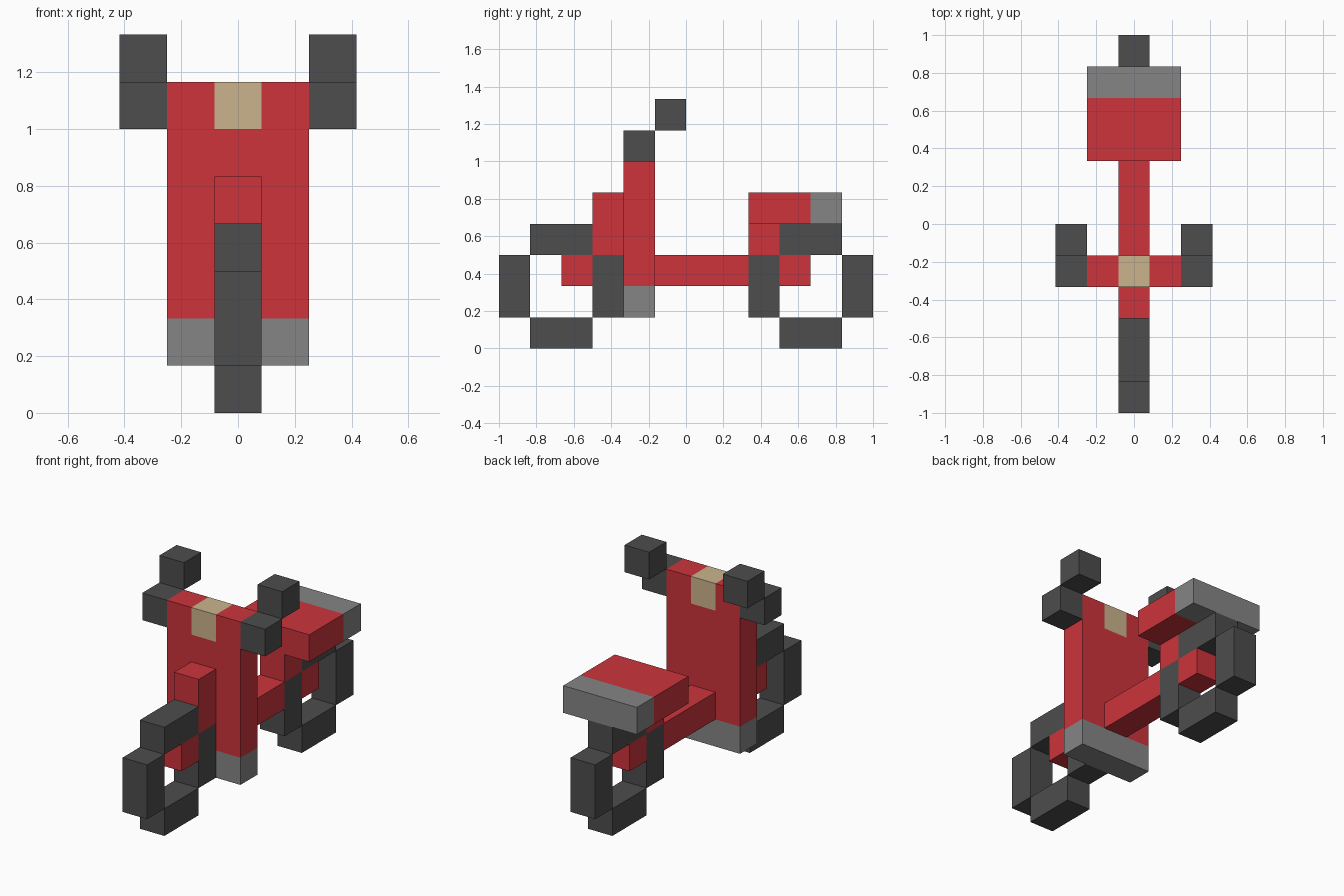
import bpy
import bmesh
from mathutils import Vector

cube = bpy.data.objects.get("Cube")
if cube:
    bpy.data.objects.remove(cube, do_unlink=True)

U = 1 / 6  # size of one block; the model is 12 blocks long


def material(name, rgb):
    mat = bpy.data.materials.new(name)
    mat.use_nodes = True
    color = (*rgb, 1)
    mat.diffuse_color = color
    mat.node_tree.nodes["Principled BSDF"].inputs["Base Color"].default_value = color
    return mat


red = material("red paint", (0.604, 0.034, 0.044))
dark = material("dark rubber", (0.074, 0.074, 0.074))
grey = material("grey trim", (0.235, 0.235, 0.235))
tan = material("tan lamp", (0.597, 0.456, 0.262))


def block(name, mats, x, y, z, cuts=(), rule=None):
    """Box from block ranges, with y counted from the nose and z from the ground.
    Each cut is (axis, position); rule gives the material slot of a face centre."""
    lo = Vector((x[0], y[0] - 6, z[0])) * U
    hi = Vector((x[1], y[1] - 6, z[1])) * U
    bm = bmesh.new()
    bmesh.ops.create_cube(bm, size=1)
    for v in bm.verts:
        v.co = [(l + h) / 2 + c * (h - l) for l, h, c in zip(lo, hi, v.co)]
    for axis, pos in cuts:
        normal = Vector([float(i == axis) for i in range(3)])
        place = normal * (pos - (6 if axis == 1 else 0)) * U
        bmesh.ops.bisect_plane(bm, geom=bm.verts[:] + bm.edges[:] + bm.faces[:],
                               plane_co=place, plane_no=normal)
    if rule:
        for f in bm.faces:
            c = f.calc_center_median() / U
            f.material_index = rule(c.x, c.y + 6, c.z)
    mesh = bpy.data.meshes.new(name)
    bm.to_mesh(mesh)
    bm.free()
    for m in mats:
        mesh.materials.append(m)
    obj = bpy.data.objects.new(name, mesh)
    bpy.context.collection.objects.link(obj)
    return obj


MID = (-0.5, 0.5)
WIDE = (-1.5, 1.5)

# Wheels: four tyre bars around an open square
for side, y in (("front", 0), ("rear", 8)):
    block(side + "_wheel_nose", [dark], MID, (y, y + 1), (1, 3))
    block(side + "_wheel_tail", [dark], MID, (y + 3, y + 4), (1, 3))
    block(side + "_wheel_top", [dark], MID, (y + 1, y + 3), (3, 4))
    block(side + "_wheel_bottom", [dark], MID, (y + 1, y + 3), (0, 1))

# Axle stubs inside the wheels
block("front_axle", [red], MID, (2, 3), (2, 3))
block("rear_axle", [red], MID, (9, 10), (2, 3))

# Frame
block("fork", [red], MID, (3, 4), (3, 5))
block("floor_beam", [red], MID, (5, 8), (2, 3))
block("seat_post", [red], MID, (8, 9), (3, 4))


# Leg shield with grey lower edge and tan lamp
def shield_slot(x, y, z):
    if z < 2:
        return 1
    return 2 if z > 6 and abs(x) < 0.5 else 0


block("leg_shield", [red, grey, tan], WIDE, (4, 5), (1, 7),
      [(2, 2), (2, 6), (0, -0.5), (0, 0.5)], shield_slot)

# Seat with grey back edge
block("seat", [red, grey], WIDE, (8, 11), (4, 5), [(1, 10)],
      lambda x, y, z: int(y > 10))

# Handlebars
for side, x in (("left", (1.5, 2.5)), ("right", (-2.5, -1.5))):
    block(side + "_handlebar", [dark], x, (4, 5), (6, 7))
    block(side + "_grip", [dark], x, (5, 6), (7, 8))
